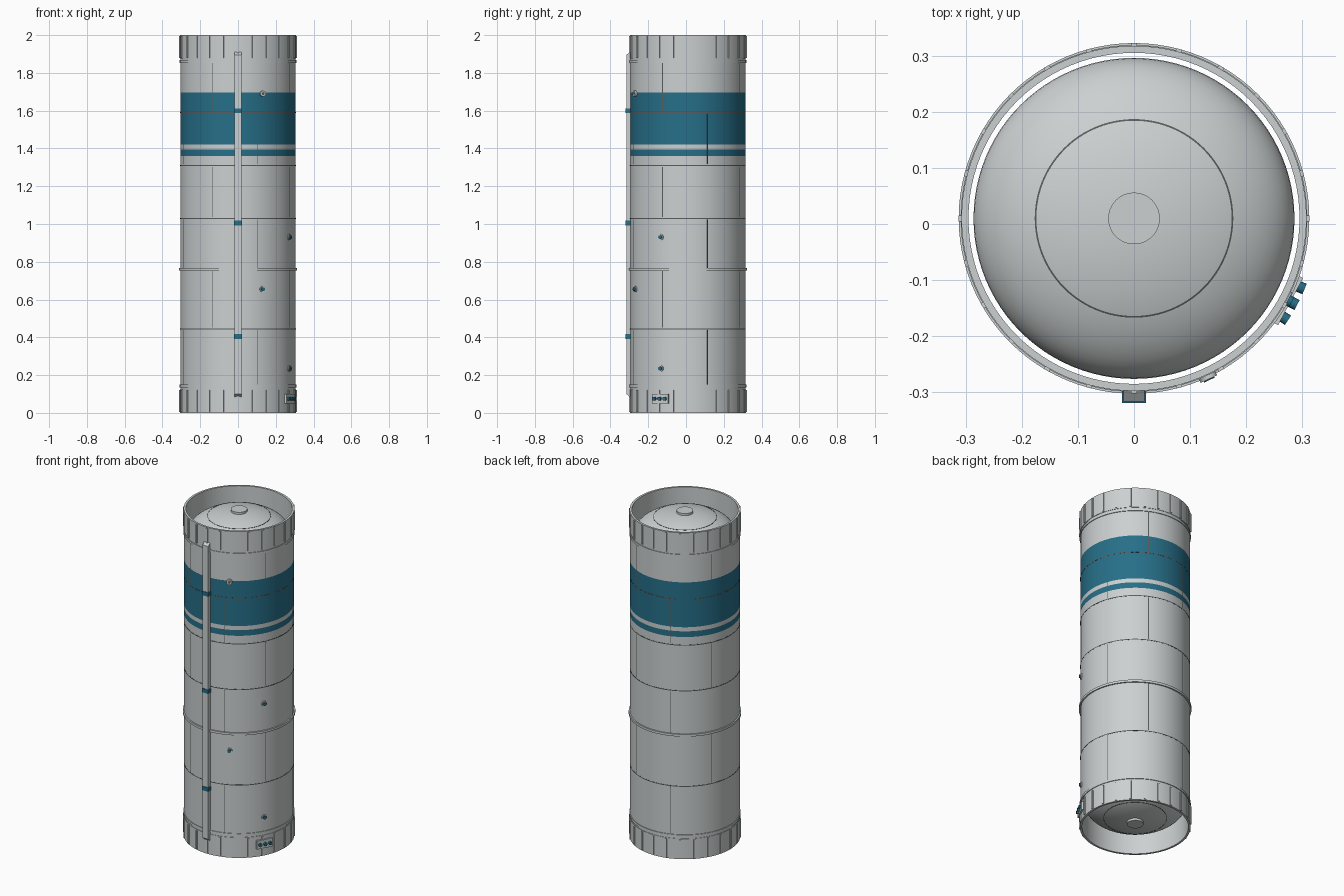
import bpy, bmesh
from math import radians, cos, sin, pi, sqrt
from mathutils import Matrix, Vector

cube = bpy.data.objects.get("Cube")
if cube:
    bpy.data.objects.remove(cube)

CY = 0.01      # the tube axis sits slightly behind the origin
R = 0.305      # outer skin radius
INNER = 0.295
TANK = 0.286


def material(name, rgb):
    m = bpy.data.materials.new(name)
    m.use_nodes = True
    col = (*rgb, 1)
    m.diffuse_color = col
    m.node_tree.nodes["Principled BSDF"].inputs["Base Color"].default_value = col
    return m


GREY = material("light grey paint", (0.60, 0.63, 0.63))
BLUE = material("teal blue paint", (0.02, 0.16, 0.25))
DARK = material("dark grey seam", (0.10, 0.11, 0.11))


def finish(name, bm, mats, smooth=True):
    bmesh.ops.recalc_face_normals(bm, faces=bm.faces)
    me = bpy.data.meshes.new(name)
    bm.to_mesh(me)
    bm.free()
    ob = bpy.data.objects.new(name, me)
    ob.location.y = CY
    bpy.context.collection.objects.link(ob)
    for m in mats:
        me.materials.append(m)
    if smooth:
        bpy.ops.object.select_all(action='DESELECT')
        ob.select_set(True)
        bpy.context.view_layer.objects.active = ob
        bpy.ops.object.shade_smooth_by_angle(angle=radians(35))
    return ob


def lathe(name, profile, mats, closed=True, segs=96, rule=None):
    """Spin an (r, z) profile about the tube axis."""
    bm = bmesh.new()
    vs = [bm.verts.new((r, 0, z)) for r, z in profile]
    pairs = list(zip(vs, vs[1:])) + ([(vs[-1], vs[0])] if closed else [])
    edges = [bm.edges.new(p) for p in pairs]
    bmesh.ops.spin(bm, geom=vs + edges, cent=(0, 0, 0), axis=(0, 0, 1),
                   angle=2 * pi, steps=segs, use_duplicate=False)
    bmesh.ops.remove_doubles(bm, verts=bm.verts, dist=1e-5)
    if rule:
        for f in bm.faces:
            f.material_index = rule(f.calc_center_median())
    return finish(name, bm, mats)


def band(name, z, height, r, mat):
    a, b = z - height / 2, z + height / 2
    lathe(name, [(R - 0.003, a), (r, a), (r, b), (R - 0.003, b)], [mat])


def add_box(bm, az, z, width, height, r0, r1):
    """Box on the skin at an azimuth, from radius r0 to r1."""
    m = (Matrix.Rotation(radians(az), 4, 'Z')
         @ Matrix.Translation(((r0 + r1) / 2, 0, z))
         @ Matrix.Diagonal((r1 - r0, width, height, 1)))
    bmesh.ops.create_cube(bm, size=1, matrix=m)


def stud(name, az, z, radius, r0, r1, mat, segs=16):
    bm = bmesh.new()
    m = (Matrix.Rotation(radians(az), 4, 'Z')
         @ Matrix.Translation(((r0 + r1) / 2, 0, z))
         @ Matrix.Rotation(pi / 2, 4, 'Y'))
    bmesh.ops.create_cone(bm, cap_ends=True, segments=segs, radius1=radius,
                          radius2=radius, depth=r1 - r0, matrix=m)
    finish(name, bm, [mat])


# Outer tube with painted bands
heights = [0, 0.445, 0.76, 1.03, 1.36, 1.395, 1.42, 1.695, 2]


def paint(c):
    outside = Vector((c.x, c.y)).length > 0.3
    return int(outside and (1.36 < c.z < 1.395 or 1.42 < c.z < 1.695))


lathe("outer_tube", [(R, z) for z in heights] + [(INNER, 2), (INNER, 0)],
      [GREY, BLUE], rule=paint)

# Inner tank with elliptical ends
def dome(apex, height, direction):
    base = apex - direction * height
    pts = []
    for i in range(17):
        t = i / 16 * pi / 2
        pts.append((TANK * sin(t), base + direction * height * cos(t)))
    return pts


def dome_z(r, apex, height, direction):
    return apex - direction * height * (1 - sqrt(1 - (r / TANK) ** 2))


ends = {"top": (1.985, 0.14, 1), "bottom": (0.03, 0.135, -1)}
lathe("inner_tank", dome(*ends["top"]) + dome(*ends["bottom"])[::-1],
      [GREY], closed=False)
for side, spec in ends.items():
    apex, _, d = spec
    lathe(side + "_hatch", [(0, apex + d * 0.011), (0.046, apex + d * 0.011),
                            (0.046, apex - d * 0.008)], [GREY], closed=False, segs=48)
    z0, z1 = dome_z(0.174, *spec), dome_z(0.177, *spec)
    lathe(side + "_dome_seam", [(0.174, z0 + d * 0.001), (0.177, z1 + d * 0.001),
                                (0.177, z1 - d * 0.003), (0.174, z0 - d * 0.003)], [DARK])

# End skirts with stringers
for side, lo, hi in (("bottom", 0, 0.125), ("top", 1.875, 2)):
    mid = (lo + hi) / 2
    band(side + "_skirt", mid, hi - lo, 0.3075, GREY)
    bm = bmesh.new()
    for k in range(24):
        add_box(bm, k * 15, mid, 0.011, 0.115, 0.304, 0.3125)
    finish(side + "_stringers", bm, [GREY], smooth=False)

# Raised hoops and dark weld seams
for name, z, r in (("lower_hoop", 0.142, 0.309), ("middle_hoop", 0.76, 0.3125),
                   ("upper_hoop", 1.86, 0.309)):
    band(name, z, 0.014, r, GREY)
rows = [0.142, 0.445, 0.76, 1.03, 1.31, 1.59, 1.86]
for z in (0.445, 1.03, 1.31, 1.59):
    band("weld_seam", z, 0.005, R + 0.0008, DARK)
bm = bmesh.new()
for i, (lo, hi) in enumerate(zip(rows, rows[1:])):
    for k in range(4):
        add_box(bm, (64 if i % 2 else 20) + 90 * k, (lo + hi) / 2, 0.004,
                hi - lo - 0.014, 0.303, R + 0.0007)
finish("panel_seams", bm, [DARK], smooth=False)

# Cable raceway on the front, sloped at both ends
bm = bmesh.new()
outline = [(0.3, 0.08), (0.326, 0.1), (0.326, 1.895), (0.3, 1.915)]
face = bm.faces.new([bm.verts.new((-0.019, -r, z)) for r, z in outline])
ext = bmesh.ops.extrude_face_region(bm, geom=[face])
bmesh.ops.translate(bm, vec=(0.038, 0, 0),
                    verts=[v for v in ext["geom"] if isinstance(v, bmesh.types.BMVert)])
finish("cable_raceway", bm, [GREY], smooth=False)
for z in (0.405, 1.005, 1.6):
    bm = bmesh.new()
    add_box(bm, -90, z, 0.043, 0.025, 0.302, 0.329)
    finish("raceway_strap", bm, [BLUE], smooth=False)

# Small valves on the skin
for az, z in ((-28, 0.235), (-65, 0.655), (-28, 0.93)):
    stud("valve_base", az, z, 0.016, 0.302, 0.311, GREY)
    stud("valve_cap", az, z, 0.010, 0.31, 0.318, BLUE)
stud("vent_port", -65, 1.69, 0.016, 0.302, 0.316, GREY)
stud("vent_opening", -65, 1.69, 0.008, 0.31, 0.3165, DARK)

# Service panel with three connectors
bm = bmesh.new()
add_box(bm, -28, 0.075, 0.095, 0.052, 0.298, 0.316)
finish("service_panel", bm, [GREY], smooth=False)
for az in (-22.5, -28, -33.5):
    stud("connector", az, 0.075, 0.010, 0.31, 0.329, BLUE)
